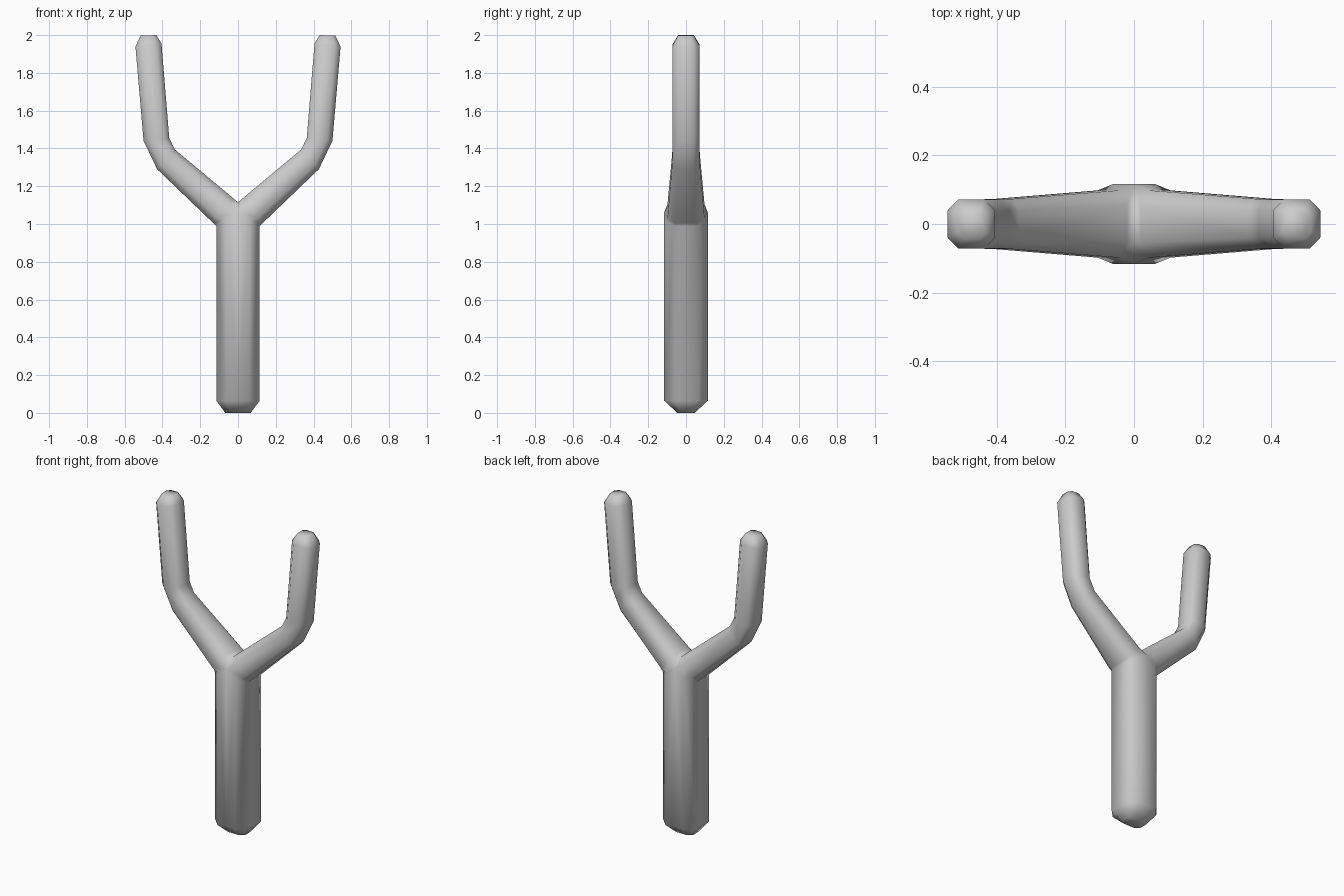
import bpy, bmesh

if "Cube" in bpy.data.objects:
    bpy.data.objects.remove(bpy.data.objects["Cube"])

bm = bmesh.new()


def add(points):
    return [bm.verts.new(p) for p in points]


def bridge(a, b, closed):
    n = len(a)
    for i in range(n if closed else n - 1):
        j = (i + 1) % n
        bm.faces.new((a[i], a[j], b[j], b[i]))


def half_ring(w, d, zs, f=0.54):
    # right half of a chamfered-square section, front centre to back centre
    xy = [(0, -d), (w * f, -d), (w, -d * f)]
    front = [(x, y, z) for (x, y), z in zip(xy, zs)]
    return front + [(x, -y, z) for x, y, z in reversed(front)]


def arm_ring(inner, outer, d, f=0.56):
    # octagonal section spanning inner to outer (x, z), half depth d
    c = [(inner[k] + outer[k]) / 2 for k in (0, 1)]
    u = [(outer[k] - inner[k]) / 2 for k in (0, 1)]
    loop = [(-f, -1), (f, -1), (1, -f), (1, f), (f, 1), (-f, 1), (-1, f), (-1, -f)]
    return [(c[0] + u[0] * s, d * t, c[1] + u[1] * s) for s, t in loop]


# handle, right half
base = add(half_ring(0.067, 0.046, (0, 0, 0)))
low = add(half_ring(0.115, 0.116, (0.065,) * 3))
top = add(half_ring(0.115, 0.116, (1.06, 1.025, 0.99)))
bm.faces.new(base)
bridge(base, low, False)
bridge(low, top, False)

# fork arm: grows out of the handle top and the crotch edge
prev = top + add([(0, 0.055, 1.115), (0, -0.055, 1.115)])
for inner, outer, d in (
    ((0.02, 1.132), (0.13, 1.004), 0.098),
    ((0.335, 1.395), (0.428, 1.29), 0.073),
    ((0.364, 1.455), (0.50, 1.44), 0.071),
    ((0.405, 1.955), (0.543, 1.94), 0.071),
    ((0.432, 2.0), (0.515, 1.997), 0.042),
):
    ring = add(arm_ring(inner, outer, d))
    bridge(prev, ring, True)
    prev = ring
bm.faces.new(prev)

bmesh.ops.recalc_face_normals(bm, faces=bm.faces[:])
mesh = bpy.data.meshes.new("slingshot_frame")
bm.to_mesh(mesh)
bm.free()
for p in mesh.polygons:
    p.use_smooth = True
frame = bpy.data.objects.new("slingshot_frame", mesh)
bpy.context.collection.objects.link(frame)

# left half
m = frame.modifiers.new("mirror", 'MIRROR')
m.use_clip = True
m.merge_threshold = 0.001
